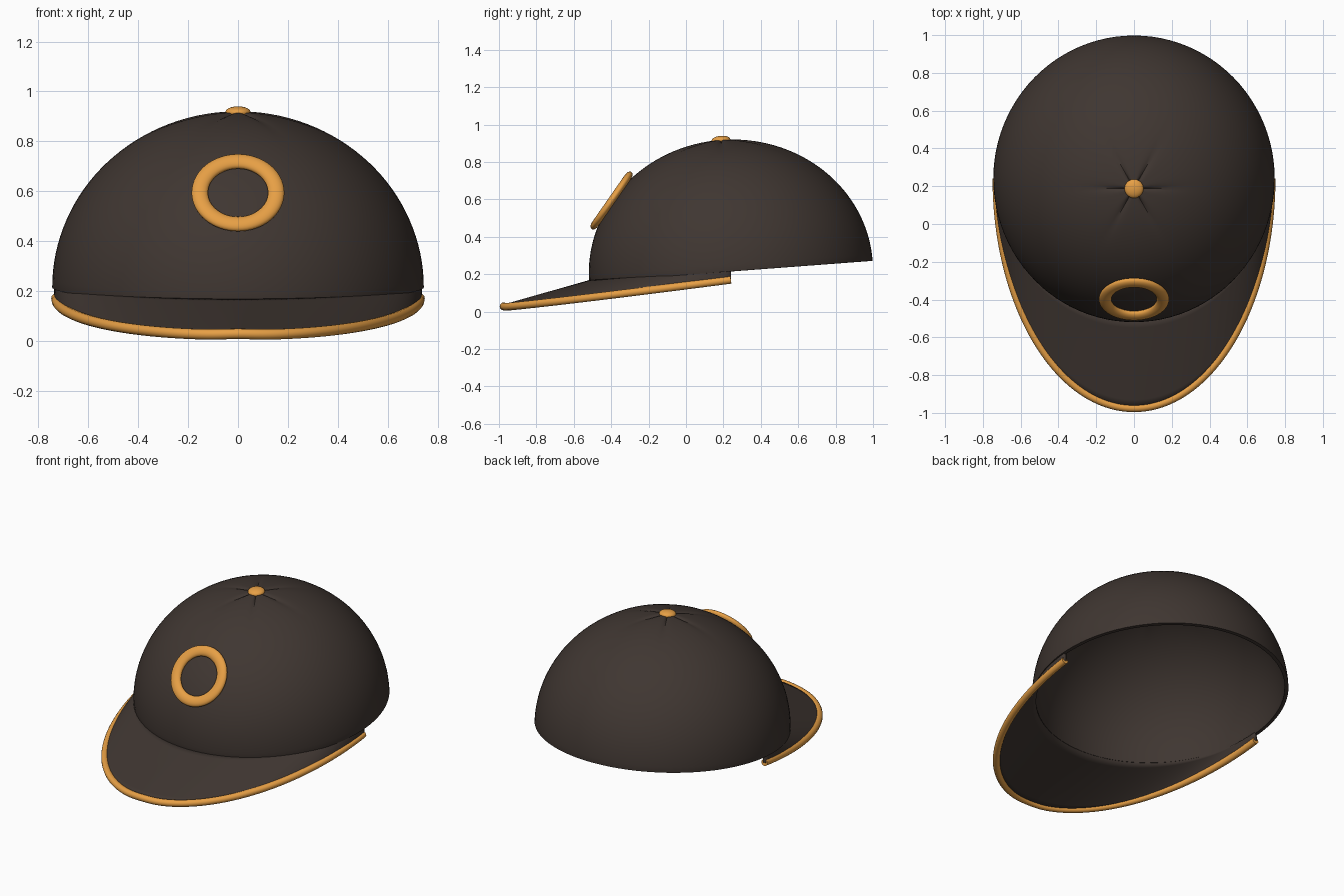
import bpy, bmesh, math
from mathutils import Matrix, Vector

if "Cube" in bpy.data.objects:
    bpy.data.objects.remove(bpy.data.objects["Cube"])

CENTRE = Vector((0, 0.24, 0.215))          # middle of the crown opening
TILT = Matrix.Rotation(math.radians(4.3), 4, 'X')
PLACE = Matrix.Translation(CENTRE) @ TILT
RX, RY, RZ = 0.745, 0.76, 0.705            # crown radii


def material(name, rgb):
    m = bpy.data.materials.new(name)
    m.diffuse_color = (*rgb, 1)
    m.use_nodes = True
    m.node_tree.nodes["Principled BSDF"].inputs["Base Color"].default_value = m.diffuse_color
    return m


CLOTH = material("dark_cloth", (0.05, 0.037, 0.031))
TRIM = material("orange_trim", (0.8, 0.35, 0.06))


def add_object(name, data, mat):
    ob = bpy.data.objects.new(name, data)
    bpy.context.collection.objects.link(ob)
    data.materials.append(mat)
    return ob


def from_bmesh(name, bm, mat):
    bmesh.ops.recalc_face_normals(bm, faces=bm.faces)
    for f in bm.faces:
        f.smooth = True
    me = bpy.data.meshes.new(name)
    bm.to_mesh(me)
    bm.free()
    return add_object(name, me, mat)


def thicken(ob, amount, bevel):
    s = ob.modifiers.new("thickness", 'SOLIDIFY')
    s.thickness = amount
    s.offset = -1
    b = ob.modifiers.new("soft_edge", 'BEVEL')
    b.width = bevel
    b.segments = 3
    b.limit_method = 'ANGLE'
    b.angle_limit = math.radians(50)


# Crown: half ellipsoid with six shallow seams fading out from the button
bm = bmesh.new()
bmesh.ops.create_uvsphere(bm, u_segments=96, v_segments=64, radius=1)
bmesh.ops.delete(bm, geom=[v for v in bm.verts if v.co.z < -1e-4], context='VERTS')
for v in bm.verts:
    r = math.hypot(v.co.x, v.co.y)
    seam = (1 - abs(math.sin(3 * math.atan2(v.co.y, v.co.x)))) ** 3
    dip = 0.012 * seam * math.exp(-(r / 0.3) ** 2) * min(1, r / 0.05)
    v.co = Vector((v.co.x * RX, v.co.y * RY, v.co.z * RZ - dip))
bm.transform(PLACE)
crown = from_bmesh("crown", bm, CLOTH)
thicken(crown, 0.022, 0.008)


# Brim: strip between the crown opening and a long half ellipse
def inner_edge(t):
    return PLACE @ Vector((0.975 * RX * math.cos(t), -0.975 * RY * math.sin(t), 0.004))


def outer_edge(t):
    s = 1 - math.sin(t)
    bump = 0.004 * math.exp(-(math.cos(t) / 0.12) ** 2)
    return Vector((0.728 * math.cos(t), 0.24 - 1.215 * math.sin(t),
                   0.024 + 0.146 * s ** 1.08 + bump))


N, M = 96, 10
bm = bmesh.new()
rows = []
for i in range(N + 1):
    t = math.pi * i / N
    a, b = inner_edge(t), outer_edge(t)
    rows.append([bm.verts.new(a.lerp(b, j / M)) for j in range(M + 1)])
for r0, r1 in zip(rows, rows[1:]):
    for j in range(M):
        bm.faces.new((r0[j], r1[j], r1[j + 1], r0[j + 1]))
brim = from_bmesh("brim", bm, CLOTH)
if sum(p.normal.z for p in brim.data.polygons) < 0:
    brim.data.flip_normals()
s = brim.modifiers.new("thickness", 'SOLIDIFY')
s.thickness = 0.02
s.offset = 0

# Piping: round cord along the outer brim edge
cu = bpy.data.curves.new("brim_piping", 'CURVE')
cu.dimensions = '3D'
cu.bevel_depth = 0.021
cu.bevel_resolution = 5
cu.use_fill_caps = True
sp = cu.splines.new('POLY')
sp.points.add(N)
for i, p in enumerate(sp.points):
    p.co = (*outer_edge(math.pi * i / N), 1)
sp.use_smooth = True
add_object("brim_piping", cu, TRIM)

# Button on top of the crown
bm = bmesh.new()
bmesh.ops.create_uvsphere(bm, u_segments=32, v_segments=16, radius=1)
bm.transform(PLACE @ Matrix.Translation((0, 0, RZ)) @ Matrix.Diagonal((0.05, 0.05, 0.022, 1)))
from_bmesh("top_button", bm, TRIM)

# Flattened ring lying on the crown front
normal = Vector((0, -0.82, 0.57))
bpy.ops.mesh.primitive_torus_add(major_radius=0.153, minor_radius=0.033,
                                 major_segments=64, minor_segments=20)
ring = bpy.context.object
ring.name = "front_ring"
ring.data.transform(Matrix.Diagonal((1, 1, 0.6, 1)))
ring.rotation_euler = normal.to_track_quat('Z', 'Y').to_euler()
ring.location = (0, -0.398, 0.594)
ring.data.materials.append(TRIM)
bpy.ops.object.shade_smooth()

# Smooth shading that keeps the cut edges crisp
for ob in (crown, brim):
    bpy.ops.object.select_all(action='DESELECT')
    ob.select_set(True)
    bpy.context.view_layer.objects.active = ob
    bpy.ops.object.shade_smooth_by_angle(angle=math.radians(40))
